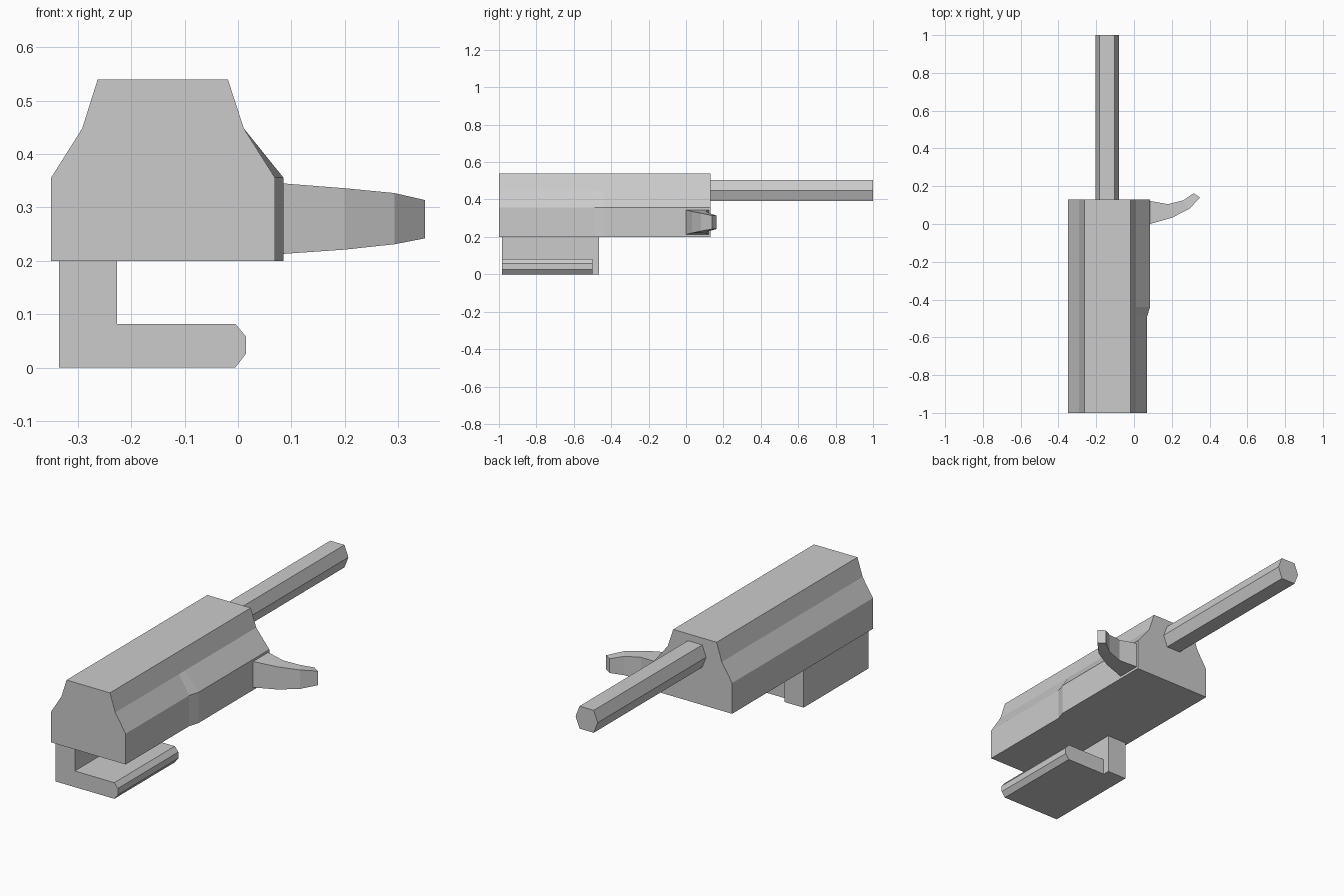
import bpy, bmesh

if "Cube" in bpy.data.objects:
    bpy.data.objects.remove(bpy.data.objects["Cube"])


def loft(name, rings):
    """Skin a list of equal-length closed rings and cap both ends."""
    bm = bmesh.new()
    loops = [[bm.verts.new(p) for p in ring] for ring in rings]
    n = len(loops[0])
    for a, b in zip(loops, loops[1:]):
        for i in range(n):
            j = (i + 1) % n
            bm.faces.new((a[i], a[j], b[j], b[i]))
    bm.faces.new(loops[0])
    bm.faces.new(loops[-1])
    bmesh.ops.recalc_face_normals(bm, faces=bm.faces)
    mesh = bpy.data.meshes.new(name)
    bm.to_mesh(mesh)
    bm.free()
    obj = bpy.data.objects.new(name, mesh)
    bpy.context.collection.objects.link(obj)
    return obj


def prism(name, profile, y0, y1):
    """Extrude an xz profile along y."""
    return loft(name, [[(x, y, z) for x, z in profile] for y in (y0, y1)])


# Main housing: the lower right wall steps outward towards the back
def housing_ring(y, side):
    profile = [(-0.35, 0.2), (-0.35, 0.356), (-0.292, 0.448), (-0.263, 0.54),
               (-0.019, 0.54), (0.011, 0.448), (side, 0.356), (side, 0.2)]
    return [(x, y, z) for x, z in profile]


loft("housing", [housing_ring(y, side) for y, side in
                 ((-1, 0.069), (-0.49, 0.069), (-0.44, 0.085), (0.13, 0.085))])

# Six-sided barrel
cx, cz = -0.142, 0.448
prism("barrel", [(cx + dx, cz + dz) for dx, dz in
                 ((0.062, 0), (0.04, 0.057), (-0.04, 0.057),
                  (-0.062, 0), (-0.04, -0.057), (0.04, -0.057))], 0.13, 1.0)

# Hanging bracket: wall and chamfered lower plate
prism("bracket_wall", [(-0.335, 0), (-0.227, 0), (-0.227, 0.2), (-0.335, 0.2)],
      -0.985, -0.465)
prism("bracket_plate", [(-0.227, 0), (-0.005, 0), (0.015, 0.026),
                        (0.015, 0.058), (-0.005, 0.082), (-0.227, 0.082)],
      -0.985, -0.5)

# Curved side handle: front point, back point, z range for each section
sections = [((0.085, 0.0), (0.085, 0.122), 0.213, 0.345),
            ((0.2, 0.033), (0.18, 0.105), 0.221, 0.336),
            ((0.293, 0.08), (0.26, 0.125), 0.231, 0.327),
            ((0.35, 0.14), (0.316, 0.163), 0.242, 0.314)]
loft("side_handle", [[(*f, lo), (*b, lo), (*b, hi), (*f, hi)]
                     for f, b, lo, hi in sections])
